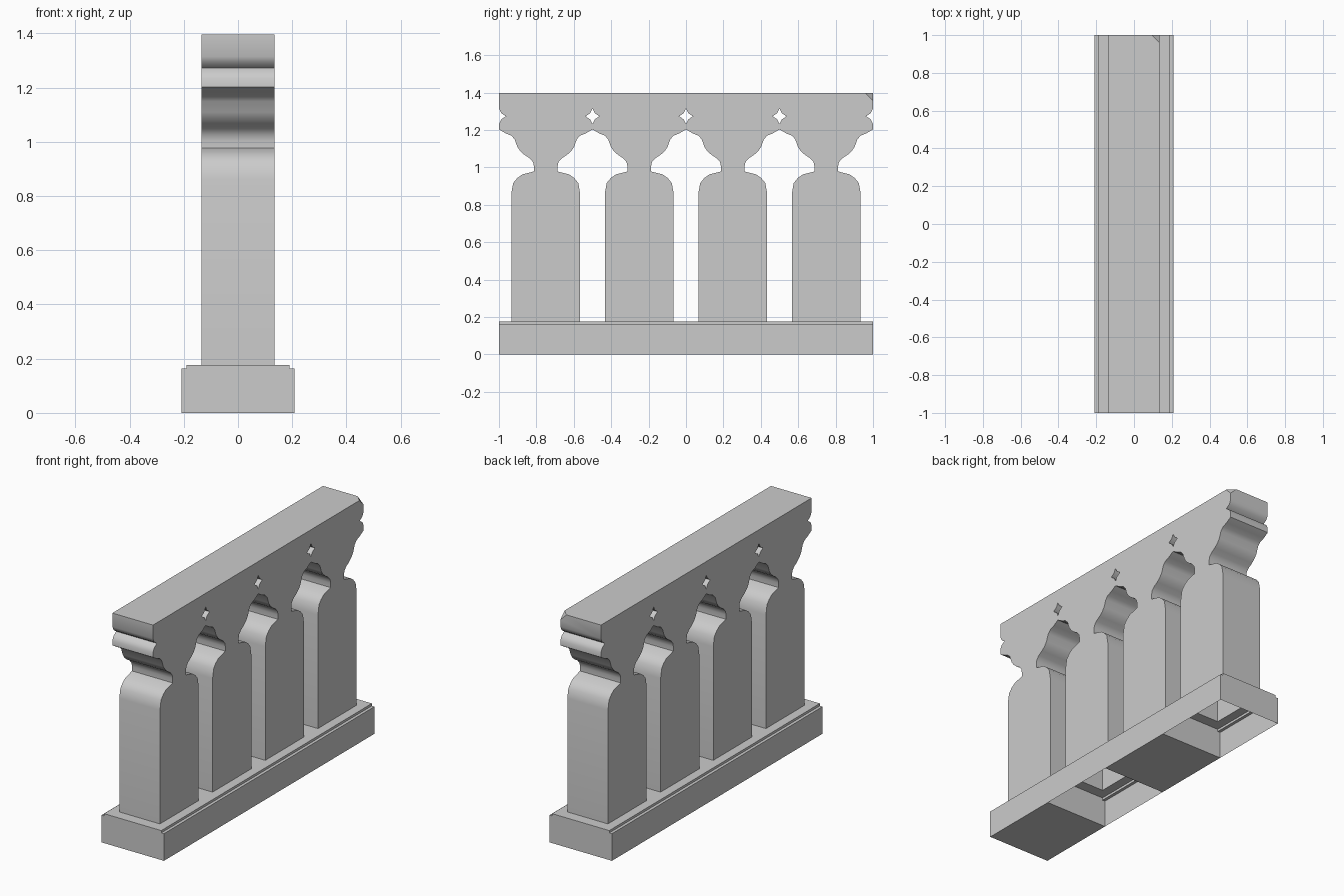
import bpy, bmesh

if "Cube" in bpy.data.objects:
    bpy.data.objects.remove(bpy.data.objects["Cube"])

CELLS, W = 4, 0.5          # four repeating bays, each half a unit long
TX, STEP_Z = 0.135, 0.177  # half thickness of the arcade, top of the plinth

# Half outline of one bay: (distance from bay edge, height), top to bottom
HALF = [(0, 1.397), (0, 1.315), (.012, 1.29), (.037, 1.273), (.012, 1.256), (0, 1.232),
        (0, 1.203), (.035, 1.182), (.065, 1.17), (.084, 1.15), (.098, 1.11), (.115, 1.085),
        (.137, 1.066), (.165, 1.048), (.182, 1.028), (.187, 1.005), (.187, .978),
        (.125, .962), (.098, .943), (.076, .916), (.066, .86), (.066, STEP_Z)]


def finish(bm, name, smooth):
    bmesh.ops.remove_doubles(bm, verts=bm.verts, dist=1e-5)
    mesh = bpy.data.meshes.new(name)
    bm.to_mesh(mesh)
    bm.free()
    ob = bpy.data.objects.new(name, mesh)
    bpy.context.collection.objects.link(ob)
    if smooth:
        bpy.ops.object.select_all(action='DESELECT')
        ob.select_set(True)
        bpy.context.view_layer.objects.active = ob
        bpy.ops.object.shade_smooth_by_angle(angle=0.75)
    return ob


# Pierced arcade: pillars, ogee arches and rail, open underneath
bm = bmesh.new()
for c in range(CELLS):
    y0 = -1 + c * W
    pts = [(y0 + d, z) for d, z in HALF] + [(y0 + W - d, z) for d, z in reversed(HALF)]
    front = [bm.verts.new((TX, y, z)) for y, z in pts]
    back = [bm.verts.new((-TX, y, z)) for y, z in pts]
    bm.faces.new(front)
    bm.faces.new(back[::-1])
    for i, (p, q) in enumerate(zip(pts, pts[1:] + pts[:1])):
        j = (i + 1) % len(pts)
        hollow_foot = p[1] == q[1] == STEP_Z
        seam = abs(p[0] - q[0]) < 1e-6 and any(abs(p[0] - s) < 1e-6 for s in (-.5, 0, .5))
        if not (hollow_foot or seam):
            bm.faces.new((front[i], back[i], back[j], front[j]))
bmesh.ops.remove_doubles(bm, verts=bm.verts, dist=1e-5)
# Small chipped corner on the rail
chip = [v for v in bm.verts if v.co.x > 0 and v.co.y > .99 and v.co.z > 1.39]
bmesh.ops.bevel(bm, geom=chip, offset=.04, segments=1, profile=.5, affect='VERTICES')
finish(bm, "arcade", True)

# Stepped plinth blocks, hollow up into the pillars; every other one has a bottom
RINGS = [(.208, 0, 0), (.208, 0, .163), (.19, 0, .163), (.19, 0, STEP_Z), (TX, .066, STEP_Z)]
for c in range(CELLS):
    bm = bmesh.new()
    y0, y1 = -1 + c * W, -1 + (c + 1) * W
    loops = [[bm.verts.new(v) for v in ((-x, y0 + d, z), (x, y0 + d, z), (x, y1 - d, z), (-x, y1 - d, z))]
             for x, d, z in RINGS]
    for a, b in zip(loops, loops[1:]):
        for i in range(4):
            j = (i + 1) % 4
            f = bm.faces.new((a[i], a[j], b[j], b[i]))
            if f.calc_area() < 1e-6:
                bm.faces.remove(f)
    if c % 2 == 0:
        bm.faces.new(loops[0][::-1])
    finish(bm, f"plinth_block_{c + 1}", False)
